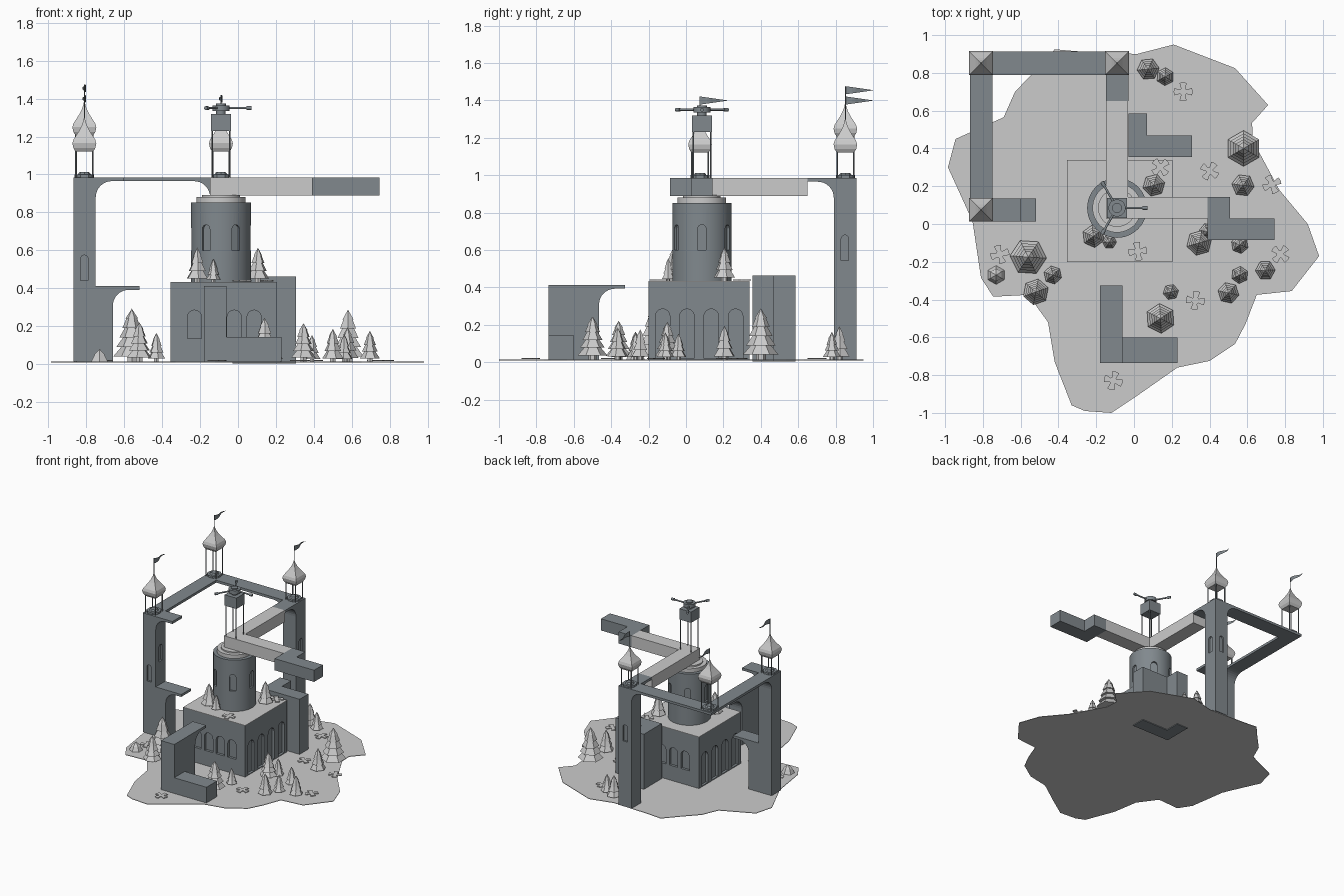
import bpy, bmesh, math
from mathutils import Matrix, Vector

if "Cube" in bpy.data.objects:
    bpy.data.objects.remove(bpy.data.objects["Cube"])

stone = bpy.data.materials.new("stone")
stone.diffuse_color = (0.22, 0.25, 0.27, 1)
stone.use_nodes = True
stone.node_tree.nodes["Principled BSDF"].inputs["Base Color"].default_value = stone.diffuse_color
G = 0.014  # ground level


def finish(name, bm, mat=None, normals=True):
    if normals:
        bmesh.ops.recalc_face_normals(bm, faces=bm.faces)
    me = bpy.data.meshes.new(name)
    bm.to_mesh(me)
    bm.free()
    ob = bpy.data.objects.new(name, me)
    bpy.context.collection.objects.link(ob)
    if mat:
        me.materials.append(mat)
    return ob


def add_prism(bm, pts, place, a, b):
    """Extrude a 2D outline from a to b; place(u, v, w) gives the 3D point."""
    lo = [bm.verts.new(place(u, v, a)) for u, v in pts]
    hi = [bm.verts.new(place(u, v, b)) for u, v in pts]
    bm.faces.new(lo)
    bm.faces.new(hi)
    n = len(pts)
    for i in range(n):
        j = (i + 1) % n
        bm.faces.new((lo[i], lo[j], hi[j], hi[i]))


XZ = lambda u, v, w: (u, w, v)
YZ = lambda u, v, w: (w, u, v)
XY = lambda u, v, w: (u, v, w)


def prism(name, pts, place, a, b, mat=None):
    bm = bmesh.new()
    add_prism(bm, pts, place, a, b)
    return finish(name, bm, mat)


def box(name, x0, x1, y0, y1, z0, z1, mat=None):
    return prism(name, [(x0, y0), (x1, y0), (x1, y1), (x0, y1)], XY, z0, z1, mat)


def bracket(name, place, s, e, z, a, b):
    """Thin ledge from s to e, with a rounded haunch under its start."""
    d, r, t = (1 if e > s else -1), 0.085, 0.02
    arc = [(s + d * r * (1 - math.sin(k * math.pi / 16)), z - t - r * (1 - math.cos(k * math.pi / 16)))
           for k in range(9)]
    prism(name, [(s, z), (e, z), (e, z - t)] + arc, place, a, b, stone)


def add_cone(bm, x, y, z0, z1, r0, r1, n, rot=0.0):
    m = Matrix.Translation((x, y, (z0 + z1) / 2)) @ Matrix.Rotation(rot, 4, 'Z')
    bmesh.ops.create_cone(bm, cap_ends=True, segments=n, radius1=r0, radius2=r1, depth=z1 - z0, matrix=m)


def cylinder(name, x, y, z0, z1, r, n=48, mat=None):
    bm = bmesh.new()
    add_cone(bm, x, y, z0, z1, r, r, n)
    ob = finish(name, bm, mat)
    for p in ob.data.polygons:
        p.use_smooth = len(p.vertices) == 4
    return ob


def carve_arches(ob, arches, depth=0.02):
    """Recess round-topped openings: (x, y, outward angle in degrees, width, z0, z1)."""
    bm = bmesh.new()
    for x, y, ang, w, z0, z1 in arches:
        h, a = w / 2, math.radians(ang)
        out, side = Vector((math.cos(a), math.sin(a), 0)), Vector((-math.sin(a), math.cos(a), 0))
        pts = [(-h, z0), (h, z0)] + [(h * math.cos(k * math.pi / 8), z1 - h + h * math.sin(k * math.pi / 8))
                                     for k in range(9)]
        add_prism(bm, pts, lambda u, v, w_: Vector((x, y, v)) + side * u + out * w_, -depth, 0.03)
    cutter = finish("arch_cutter", bm)
    cutter.hide_render = True
    mod = ob.modifiers.new("arches", 'BOOLEAN')
    mod.operation, mod.solver, mod.object = 'DIFFERENCE', 'EXACT', cutter
    bpy.context.view_layer.objects.active = ob
    bpy.ops.object.modifier_apply(modifier="arches")
    bpy.data.objects.remove(cutter)


# Island ground sheet
shore = [(.21, .95), (.535, .825), (.71, .63), (.625, .535), (.63, .44), (.77, .18), (.92, 0), (.98, -.17),
         (.835, -.355), (.65, -.375), (.59, -.53), (.535, -.635), (.4, -.725), (.23, -.76), (.03, -.9),
         (-.12, -1), (-.26, -.99), (-.33, -.96), (-.42, -.73), (-.455, -.52), (-.56, -.375), (-.745, -.385),
         (-.81, -.285), (-.855, .015), (-.985, .3), (-.945, .45), (-.69, .565), (-.63, .7), (-.515, .82),
         (-.42, .925), (-.31, .915), (.015, .9)]
prism("ground", shore, XY, G - .004, G)

# Main base with arcades
base = box("base_block", -.355, .205, -.2, .34, G, .43, stone)
arches = []
for i in range(4):
    x, y = -.23 + .105 * i, .07 + .13 * (i - 1.5)
    arches += [(x, -.2, -90, .075, .135, .285), (x, .34, 90, .075, .135, .285),
               (.205, y, 0, .078, .02, .285), (-.355, y, 180, .078, .02, .285)]
carve_arches(base, arches)
box("base_top", -.355, .205, -.2, .34, .43, .434)

# Round tower
CX, CY = -.09, .085
tower = cylinder("round_tower", CX, CY, .43, .852, .158, 48, stone)
carve_arches(tower, [(CX + .158 * math.cos(math.radians(a)), CY + .158 * math.sin(math.radians(a)),
                      a, .045, .6, .735) for a in range(0, 360, 60)], .015)
cylinder("tower_cap", CX, CY, .852, .882, .13)
cylinder("tower_neck", CX, CY, .882, .893, .1)

# Rotating bridge and its cranked end
prism("bridge", [(-.147, .028), (.39, .028), (.39, .142), (-.033, .142), (-.033, .65), (-.147, .65)],
      XY, .89, .985)
prism("bridge_end", [(.39, -.085), (.745, -.085), (.745, .03), (.507, .03), (.507, .142), (.39, .142)],
      XY, .89, .985, stone)

# Tall columns joined by thin arched walkways
front_col = box("front_left_column", -.867, -.75, .012, .135, G, .985, stone)
carve_arches(front_col, [(-.81, .012, -90, .04, .44, .575), (-.75, .075, 0, .04, .6, .735)], .015)
box("front_left_wall", -.75, -.66, .012, .135, G, .412, stone)
bracket("front_left_lower_ledge", XZ, -.66, -.52, .412, .012, .135)
bracket("front_left_upper_ledge", XZ, -.75, -.6, .985, .012, .135)
bracket("left_walkway", YZ, .135, .79, .985, -.867, -.75)
back_col = box("back_right_column", -.147, -.03, .79, .912, G, .985, stone)
carve_arches(back_col, [(-.03, .85, 0, .04, .545, .68), (-.09, .912, 90, .04, .545, .68)], .015)
bracket("back_walkway", XZ, -.147, -.867, .985, .79, .912)
bracket("back_right_ledge", YZ, .79, .65, .985, -.147, -.03)

# L-shaped block behind the base
prism("rear_block", [(-.03, .355), (.307, .355), (.307, .468), (.07, .468), (.07, .585), (-.03, .585)],
      XY, .004, .463, stone)

# Detached block in front
box("front_block", -.18, -.06, -.735, -.465, G, .413, stone)
box("front_block_foot", -.06, .23, -.735, -.6, G, .142, stone)
bracket("front_block_ledge", YZ, -.465, -.325, .413, -.18, -.06)


def posts(bm, x, y, z0, z1, d):
    for sx in (-1, 1):
        for sy in (-1, 1):
            add_cone(bm, x + sx * d, y + sy * d, z0, z1, .004, .004, 8)


# Belfries: plate, posts, square onion roof, pole and pennant
roof_profile = [(0, .046), (.02, .058), (.045, .063), (.065, .057), (.085, .044), (.11, .028),
                (.135, .015), (.16, .006), (.18, .002)]
for name, x, y, lift, top in (("front_left", -.81, .075, 0, 1.42), ("back_left", -.81, .852, .085, 1.475),
                              ("back_right", -.09, .852, 0, 1.42)):
    bm = bmesh.new()
    add_cone(bm, x, y, .985, 1.0, .055, .055, 8, math.pi / 8)
    add_cone(bm, x, y, 1.0, 1.012, .035, .025, 8)
    posts(bm, x, y, .985, 1.125 + lift, .044)
    add_cone(bm, x, y, 1.25 + lift, top, .003, .003, 6)
    finish(name + "_belfry", bm, stone)
    bm = bmesh.new()
    rings = [[bm.verts.new((x + sx * h, y + sy * h, 1.12 + lift + z))
              for sx, sy in ((-1, -1), (1, -1), (1, 1), (-1, 1))] for z, h in roof_profile]
    for lo, hi in zip(rings, rings[1:]):
        for i in range(4):
            bm.faces.new((lo[i], lo[(i + 1) % 4], hi[(i + 1) % 4], hi[i]))
    bm.faces.new(rings[0])
    bm.faces.new(rings[-1])
    finish(name + "_roof", bm)
    bm = bmesh.new()
    rows = []
    for k in range(9):
        t = k / 8
        fx, fy = x + .009 * math.sin(t * 6.3), y + .147 * t
        hh = .021 * (1 - t) + .0008
        rows.append([bm.verts.new((fx, fy, top - .021 + s * hh)) for s in (-1, 1)])
    for a, b in zip(rows, rows[1:]):
        bm.faces.new((a[0], b[0], b[1], a[1]))
    finish(name + "_pennant", bm, stone)

# Turning handle above the tower
bm = bmesh.new()
posts(bm, CX, CY, .985, 1.24, .046)
finish("handle_posts", bm, stone)
box("handle_box", CX - .053, CX + .053, CY - .053, CY + .053, 1.23, 1.318, stone)
cylinder("handle_stem", CX, CY, 1.318, 1.34, .025, 24, stone)
cylinder("handle_hub", CX, CY, 1.335, 1.365, .045, 32, stone)
cylinder("handle_cap", CX, CY, 1.365, 1.373, .026, 24, stone)
bm = bmesh.new()
for k in range(3):
    turn = Matrix.Translation((CX, CY, 1.35)) @ Matrix.Rotation(k * math.tau / 3, 4, 'Z')
    for mid, length, r in ((.09, .13, .006), (.148, .025, .010)):
        bmesh.ops.create_cone(bm, cap_ends=True, segments=12, radius1=r, radius2=r, depth=length,
                              matrix=turn @ Matrix.Translation((mid, 0, 0)) @ Matrix.Rotation(math.pi / 2, 4, 'Y'))
finish("handle_arms", bm, stone)

# Tiered six-sided pines: x, y, radius, ground height
trees = [(.58, .4, .095, G), (.577, .205, .06, G), (.345, -.1, .068, G), (.56, -.11, .047, G),
         (.695, -.245, .053, G), (.56, -.27, .046, G), (.5, -.365, .057, G), (.195, -.36, .042, G),
         (.14, -.5, .079, G), (-.56, -.175, .097, G), (-.52, -.36, .07, G), (-.43, -.27, .049, G),
         (.075, .82, .059, G), (.165, .78, .048, G), (.39, -.04, .045, G),
         (.105, .205, .06, .434), (-.215, -.065, .06, .434), (-.13, -.095, .038, .434)]
for i, (x, y, r, z) in enumerate(trees):
    bm = bmesh.new()
    h, n = 2.65 * r + .02, 5 if r > .065 else 4
    trunk = .1 * h
    add_cone(bm, x, y, z, z + trunk + .01, r * .28, r * .28, 6)
    step = (h - trunk) / n
    for k in range(n):
        rk = r * (1 - .82 * k / n)
        z0 = z + trunk + k * step
        add_cone(bm, x, y, z0, z0 + step * 1.03, rk, 0 if k == n - 1 else rk * .55, 6, i * .4)
    finish(f"pine_{i + 1}", bm)

# Low shrub
bm = bmesh.new()
add_cone(bm, -.73, -.27, G, .05, .05, .03, 6)
add_cone(bm, -.73, -.27, .05, .08, .034, 0, 6)
finish("shrub", bm)

# Flat four-lobed plants
plants = [(.26, .7), (.4, .28), (.73, .21), (.325, -.405), (.775, -.16), (-.71, -.16), (-.11, -.83),
          (.14, .3), (.02, -.145)]
for i, (x, y) in enumerate(plants):
    z = .434 if i > 6 else G
    outline = []
    for k in range(32):
        a = k * math.tau / 32
        rr = .05 if math.cos(4 * a) > -.3 else .02
        outline.append((x + rr * math.cos(a + i), y + rr * math.sin(a + i)))
    prism(f"plant_{i + 1}", outline, XY, z + .003, z + .009)
